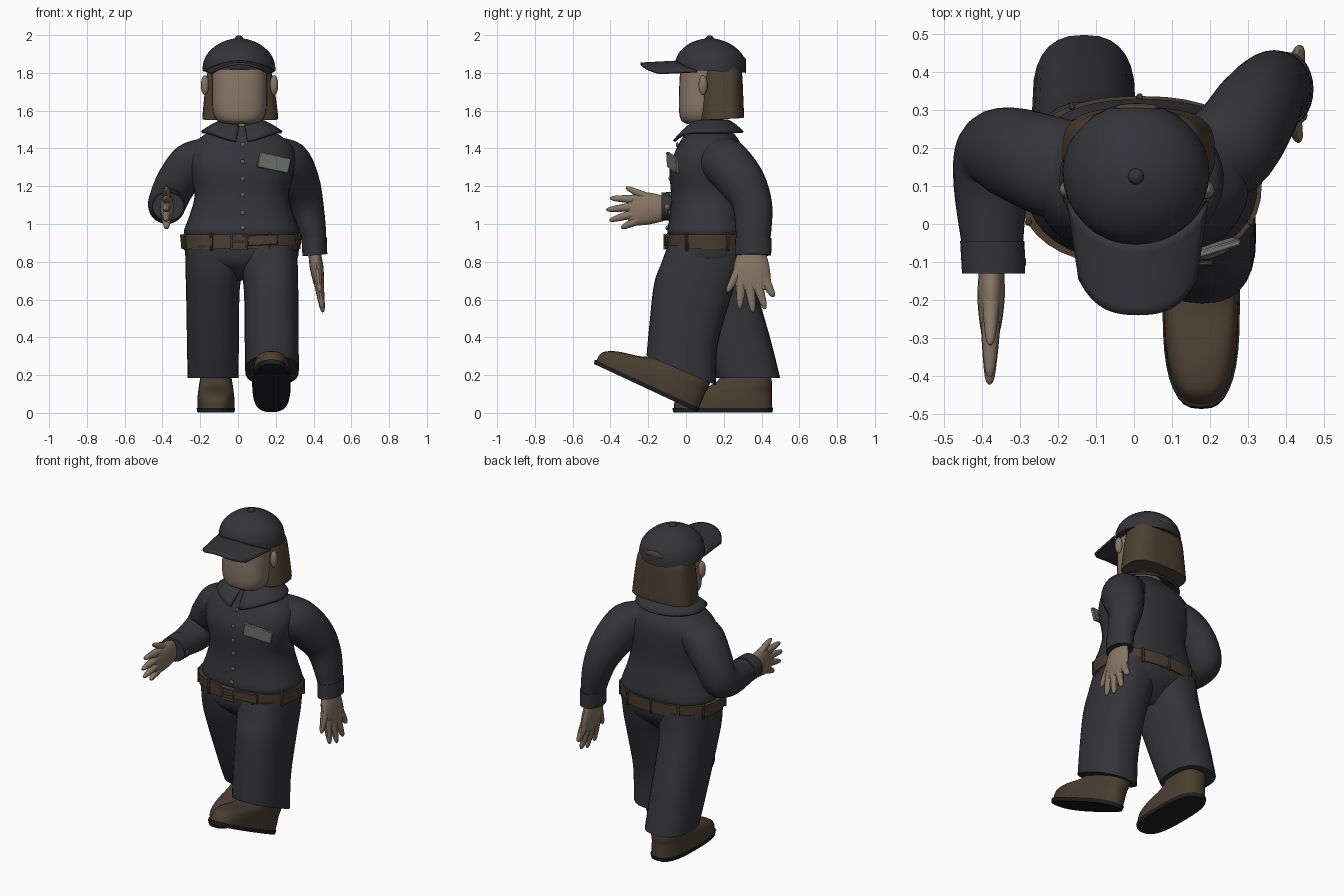
import bpy, bmesh, math
from mathutils import Matrix, Vector, Euler

def mat(name, c):
    m = bpy.data.materials.new(name)
    m.diffuse_color = (*c, 1)
    return m

CLOTH = mat("charcoal_cloth", (0.035, 0.035, 0.041))
SKIN = mat("skin", (0.24, 0.18, 0.13))
HAIR = mat("hair_brown", (0.075, 0.052, 0.032))
LEATHER = mat("leather_brown", (0.07, 0.048, 0.03))
SOLE = mat("sole_black", (0.014, 0.014, 0.017))
TAG = mat("tag_grey", (0.19, 0.20, 0.18))
METAL = mat("button_grey", (0.12, 0.12, 0.13))

def finish(name, bm, m, angle=40):
    bmesh.ops.recalc_face_normals(bm, faces=bm.faces)
    me = bpy.data.meshes.new(name)
    bm.to_mesh(me)
    bm.free()
    me.materials.append(m)
    ob = bpy.data.objects.new(name, me)
    bpy.context.collection.objects.link(ob)
    bpy.ops.object.select_all(action='DESELECT')
    ob.select_set(True)
    bpy.context.view_layer.objects.active = ob
    bpy.ops.object.shade_smooth_by_angle(angle=math.radians(angle))
    return ob

def smooth_path(secs, sub):
    # Catmull-Rom interpolation of whole cross-section records
    out, n = [], len(secs)
    for i in range(n - 1):
        p = [Vector(secs[min(max(j, 0), n - 1)]) for j in (i - 1, i, i + 1, i + 2)]
        for k in range(sub):
            t = k / sub
            out.append(0.5 * (2 * p[1] + (p[2] - p[0]) * t
                       + (2 * p[0] - 5 * p[1] + 4 * p[2] - p[3]) * t * t
                       + (3 * p[1] - p[0] - 3 * p[2] + p[3]) * t ** 3))
    return out + [Vector(secs[-1])]

def loft(name, secs, m, n=2, segs=28, sub=4, M=Matrix(), angle=40):
    # section: x, y, z, half width, half depth, tilt about x, roll about y
    secs = [tuple(s) + (0,) * (7 - len(s)) for s in secs]
    bm, rings = bmesh.new(), []
    for s in smooth_path(secs, sub):
        R = Matrix.Rotation(math.radians(s[5]), 3, 'X') @ Matrix.Rotation(math.radians(s[6]), 3, 'Y')
        ring = []
        for k in range(segs):
            a = 2 * math.pi * k / segs
            c, d = math.cos(a), math.sin(a)
            p = Vector((s[3] * math.copysign(abs(c) ** (2 / n), c),
                        s[4] * math.copysign(abs(d) ** (2 / n), d), 0))
            ring.append(bm.verts.new(M @ (Vector(s[:3]) + R @ p)))
        rings.append(ring)
    for a, b in zip(rings, rings[1:]):
        for k in range(segs):
            j = (k + 1) % segs
            bm.faces.new((a[k], a[j], b[j], b[k]))
    bm.faces.new(rings[0])
    bm.faces.new(rings[-1])
    return finish(name, bm, m, angle)

def ball(name, loc, size, m):
    bm = bmesh.new()
    bmesh.ops.create_uvsphere(bm, u_segments=16, v_segments=10, radius=1,
                              matrix=Matrix.Translation(loc) @ Matrix.Diagonal((*size, 1)))
    return finish(name, bm, m)

def box(name, loc, size, m, rot=(0, 0, 0), bevel=0.004):
    bm = bmesh.new()
    bmesh.ops.create_cube(bm, size=1, matrix=Matrix.Translation(loc) @ Euler(rot).to_matrix().to_4x4()
                          @ Matrix.Diagonal((*size, 1)))
    ob = finish(name, bm, m)
    if bevel:
        ob.modifiers.new("bevel", 'BEVEL').width = bevel
    return ob

def sheet(name, fn, nu, nv, m, thick):
    bm = bmesh.new()
    g = [[bm.verts.new(fn(i / nu, j / nv)) for j in range(nv + 1)] for i in range(nu + 1)]
    for i in range(nu):
        for j in range(nv):
            bm.faces.new((g[i][j], g[i + 1][j], g[i + 1][j + 1], g[i][j + 1]))
    ob = finish(name, bm, m)
    s = ob.modifiers.new("solidify", 'SOLIDIFY')
    s.thickness, s.offset = thick, 0
    return ob

# Head, ears, neck and hair
loft("head", [(.008, .09, 1.53, .08, .085), (.008, .085, 1.548, .118, .11), (.008, .085, 1.6, .142, .122),
              (.008, .09, 1.7, .145, .127), (.008, .10, 1.84, .145, .13)], SKIN, n=2.6)
loft("neck", [(.015, .11, 1.42, .08, .08), (.015, .11, 1.57, .07, .07)], SKIN, sub=1)
loft("hair", [(.012, .19, 1.555, .2, .115, 3), (.012, .19, 1.575, .2, .117, 3), (.01, .19, 1.7, .186, .112),
              (.008, .19, 1.80, .17, .106), (.008, .18, 1.84, .15, .095)], HAIR, n=3, segs=36)
for s in (-1, 1):
    ball("ear", (.008 + s * .183, .09, 1.735), (.022, .024, .053), SKIN)

# Cap
loft("cap_dome", [(.005, .135, 1.81, .194, .184, -3), (.005, .13, 1.86, .187, .185), (.005, .127, 1.91, .16, .162),
                  (.005, .125, 1.955, .105, .107), (.005, .125, 1.978, .045, .045), (.005, .125, 1.982, .01, .01)], CLOTH, segs=32)
ball("cap_button", (.005, .125, 1.983), (.021, .021, .016), CLOTH)
def brim(u, v):
    w = 2 * u - 1
    root = .13 - .18 * math.sqrt(1 - (.92 * w) ** 2)
    tip = -.24 + .035 * w * w + .06 * w ** 4
    return (.01 + (.182 - .03 * v) * w, root + (tip - root) * v, 1.858 - .05 * w * w - .01 * v)
sheet("cap_brim", brim, 18, 8, CLOTH, .014)
ball("cap_back_opening", (.008, .306, 1.862), (.06, .012, .022), HAIR)

# Shirt body
loft("shirt_body", [(.02, .115, .93, .295, .205), (.02, .115, .965, .306, .214), (.02, .115, 1.05, .275, .2),
                    (.02, .11, 1.16, .25, .19), (.02, .11, 1.3, .28, .196), (.02, .125, 1.4, .275, .175),
                    (.02, .125, 1.465, .21, .14), (.018, .115, 1.52, .11, .1)], CLOTH, n=2.4, segs=40)
def collar(u, v):
    a = math.radians(-82 + 344 * u)
    front = max(0, -math.sin(a)) ** 4
    r = .098 + .115 * v
    return (.02 + r * math.cos(a), .118 + (.098 + .085 * v) * math.sin(a),
            1.548 - .03 * front - .062 * v ** 1.3 - .02 * front * v)
sheet("collar", collar, 40, 5, CLOTH, .014)
for z, y in ((1.42, -.046), (1.33, -.084), (1.24, -.084), (1.155, -.082), (1.06, -.086), (.98, -.10)):
    ball("shirt_button", (.025, y, z), (.013, .008, .013), METAL)
box("chest_tag", (.19, -.07, 1.325), (.175, .018, .082), TAG, (.12, .2, .3))

# Sleeves and cuffs
loft("sleeve_forward", [(-.13, .135, 1.38, .09, .13, 0, 60), (-.235, .155, 1.325, .118, .135, 0, 45),
                        (-.325, .185, 1.22, .11, .122, 0, 35), (-.372, .18, 1.12, .102, .11, -38, 18),
                        (-.378, .09, 1.092, .097, .092, -82, 4), (-.373, -.06, 1.092, .08, .072, -90)], CLOTH)
loft("sleeve_back", [(.15, .15, 1.38, .09, .13, 20, -58), (.255, .205, 1.33, .122, .135, 28, -38),
                     (.32, .295, 1.22, .113, .125, 25, -20), (.36, .35, 1.10, .093, .106, 6, -12),
                     (.39, .357, .98, .075, .096, 0, -8), (.405, .355, .9, .063, .088, 0, -5)], CLOTH)
loft("cuff_forward", [(-.373, -.045, 1.093, .085, .078, -90), (-.37, -.13, 1.093, .083, .074, -90)], CLOTH, sub=1)
loft("cuff_back", [(.403, .357, .925, .067, .096, 0, -5), (.407, .355, .835, .066, .096, 0, -5)], CLOTH, sub=1)
ball("cuff_button", (-.29, -.10, 1.09), (.006, .014, .014), METAL)

# Hands: fingers point down and thumb to the front before turning
def hand(name, M):
    loft(name + "_palm", [(0, 0, .05, .032, .052), (0, 0, 0, .033, .074), (0, 0, -.08, .036, .095),
                          (0, .008, -.16, .028, .094), (0, .008, -.20, .016, .085)], SKIN, M=M, segs=20)
    for y0, z0, y1, z1 in ((-.05, -.06, -.128, -.212), (-.055, -.15, -.062, -.3), (-.012, -.165, .008, -.32),
                           (.03, -.165, .072, -.303), (.068, -.145, .118, -.237)):
        t = math.degrees(math.atan2(y1 - y0, z0 - z1))
        pts = [(y0 + (y1 - y0) * f, z0 + (z1 - z0) * f, r) for f, r in ((0, .03), (.5, .023), (.88, .015), (1, .005))]
        loft(name + "_finger", [(0, y, z, r * .85, r, t) for y, z, r in pts], SKIN, segs=10, sub=3, M=M)

hand("hand_back", Matrix.Translation((.405, .347, .85)) @ Matrix.Rotation(math.radians(-8), 4, 'Y'))
hand("hand_forward", Matrix.Translation((-.375, -.115, 1.082)) @ Matrix.Rotation(math.radians(-90), 4, 'X')
     @ Matrix.Rotation(math.radians(1), 4, 'Y') @ Matrix.Diagonal((1, .88, .96, 1)))

# Trousers
loft("trouser_hips", [(.02, .115, .95, .3, .208), (.02, .115, .86, .302, .212), (.02, .11, .8, .28, .195),
                      (.02, .11, .75, .16, .15), (.02, .11, .70, .05, .09)], CLOTH, n=2.4, segs=36)
loft("trouser_leg_back", [(-.12, .118, .89, .155, .205), (-.125, .135, .77, .153, .203, 6), (-.133, .17, .65, .142, .194, 12),
                          (-.133, .25, .42, .138, .182, 16), (-.132, .328, .185, .135, .17)], CLOTH, n=2.5)
loft("trouser_leg_front", [(.155, .11, .89, .155, .205), (.165, .075, .77, .152, .208, -5), (.175, .035, .65, .144, .207, -10),
                           (.178, -.012, .42, .143, .19, -18), (.18, -.025, .225, .142, .2, -23)], CLOTH, n=2.5)

# Belt, loops, buckle
loft("belt", [(.015, .113, .868, .315, .222), (.015, .113, .945, .322, .224)], LEATHER, n=2.4, segs=40, sub=1)
for deg in (-155, -115, -65, -25, 25, 60, 90, 120, 155):
    a = math.radians(deg)
    c, s = math.cos(a), math.sin(a)
    p = [math.copysign(abs(q) ** (2 / 2.4), q) for q in (c, s)]
    box("belt_loop", (.015 + .318 * p[0], .113 + .222 * p[1], .907), (.016, .018, .092), LEATHER,
        (0, 0, math.atan2(s * .32, c * .224) + math.pi / 2))
for dx, dz, w, h in ((0, .036, .085, .01), (0, -.036, .085, .01), (-.04, 0, .01, .08), (.04, 0, .01, .08), (0, 0, .05, .008)):
    box("belt_buckle", (.005 + dx, -.114, .905 + dz), (w, .012, h), METAL, bevel=.002)
box("belt_tip", (.13, -.106, .915), (.16, .014, .055), LEATHER, (0, -.05, .05))

# Boots: heel at the origin, toe to the front
def boot(name, M):
    loft(name + "_sole", [(0, -.265, 0, .098, .262), (0, -.265, .022, .102, .267)], SOLE, n=2.8, sub=1, M=M, segs=36)
    loft(name + "_upper", [(0, -.263, .02, .098, .26), (0, -.26, .07, .098, .255), (0, -.23, .108, .094, .224),
                           (0, -.17, .14, .09, .165), (0, -.142, .19, .082, .13), (0, -.15, .25, .075, .095)],
         LEATHER, n=2.7, M=M, segs=36)

boot("boot_back", Matrix.Translation((-.117, .46, .003)))
boot("boot_front", Matrix.Translation((.177, .062, .003)) @ Matrix.Rotation(math.radians(-25), 4, 'X')
     @ Matrix.Diagonal((1, 1.15, 1.04, 1)))
